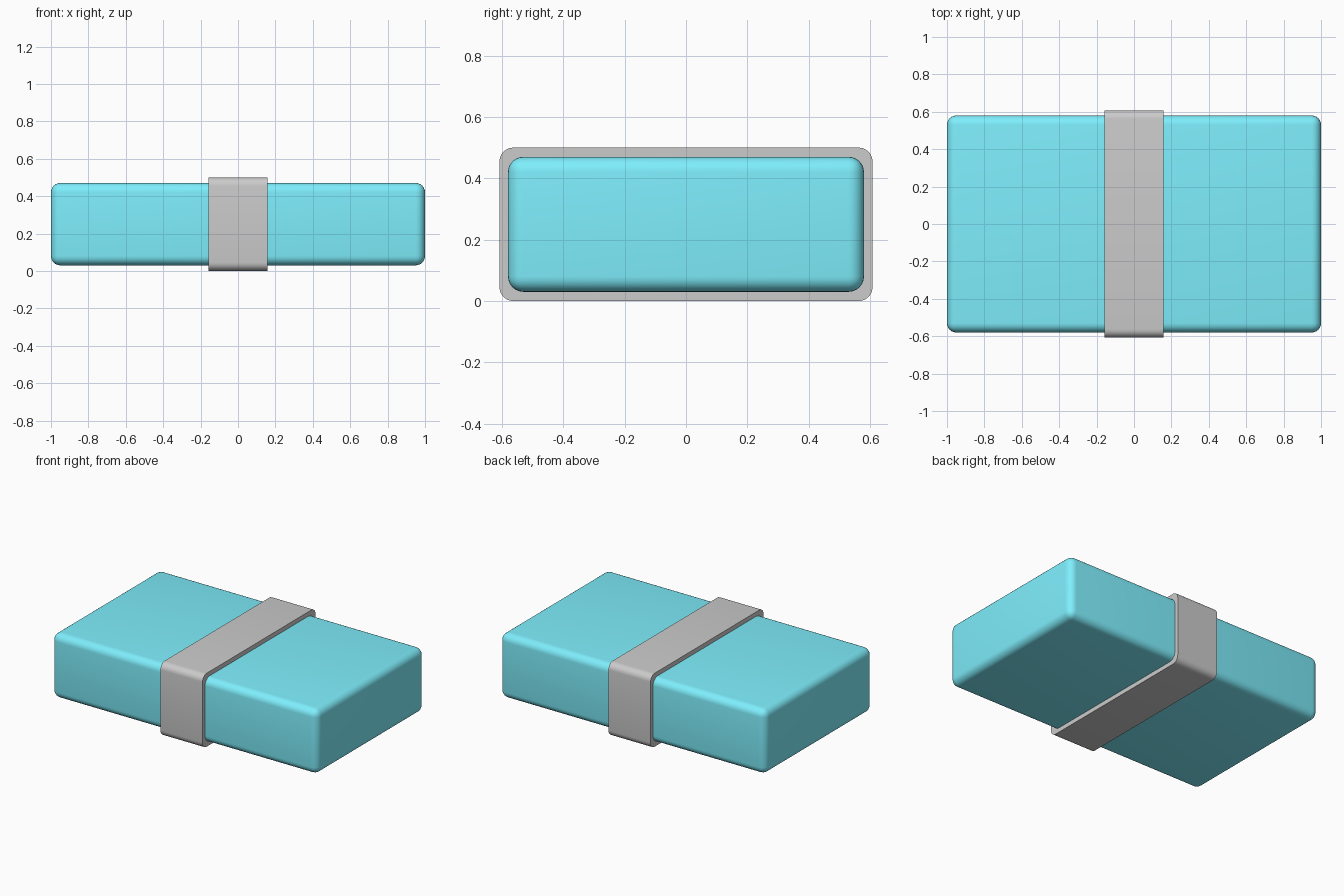
import bpy, bmesh, math

if "Cube" in bpy.data.objects:
    bpy.data.objects.remove(bpy.data.objects["Cube"])


def rounded_rect(hy, hz, r, cz, seg=6):
    """Rounded rectangle outline in the YZ plane."""
    pts = []
    for k, (sy, sz) in enumerate([(1, 1), (-1, 1), (-1, -1), (1, -1)]):
        for i in range(seg + 1):
            a = math.pi / 2 * (k + i / seg)
            pts.append((sy * (hy - r) + r * math.cos(a),
                        cz + sz * (hz - r) + r * math.sin(a)))
    return pts


def finish(name, bm):
    bmesh.ops.recalc_face_normals(bm, faces=bm.faces)
    me = bpy.data.meshes.new(name)
    bm.to_mesh(me)
    bm.free()
    ob = bpy.data.objects.new(name, me)
    bpy.context.collection.objects.link(ob)
    bpy.ops.object.select_all(action='DESELECT')
    ob.select_set(True)
    bpy.context.view_layer.objects.active = ob
    bpy.ops.object.shade_smooth_by_angle(angle=math.radians(35))
    return ob


# Rounded box body
bm = bmesh.new()
bmesh.ops.create_cube(bm, size=1)
for v in bm.verts:
    v.co.x *= 2.0
    v.co.y *= 1.16
    v.co.z = v.co.z * 0.44 + 0.25
bmesh.ops.bevel(bm, geom=bm.edges[:], offset=0.05, segments=6,
                profile=0.5, affect='EDGES')
body = finish("box_body", bm)
teal = bpy.data.materials.new("teal")
teal.diffuse_color = (0.21, 0.86, 0.98, 1)
teal.use_nodes = True
teal.node_tree.nodes["Principled BSDF"].inputs["Base Color"].default_value = teal.diffuse_color
body.data.materials.append(teal)

# Hollow band wrapped round the middle of the box
half_width = 0.158
outer = rounded_rect(0.608, 0.25, 0.045, 0.25)
inner = rounded_rect(0.578, 0.218, 0.048, 0.25)
bm = bmesh.new()
loops = [[bm.verts.new((x, y, z)) for y, z in prof]
         for x, prof in [(-half_width, outer), (half_width, outer),
                         (half_width, inner), (-half_width, inner)]]
n = len(outer)
for k in range(4):
    a, b = loops[k], loops[(k + 1) % 4]
    for i in range(n):
        j = (i + 1) % n
        bm.faces.new((a[i], a[j], b[j], b[i]))
finish("band", bm)
